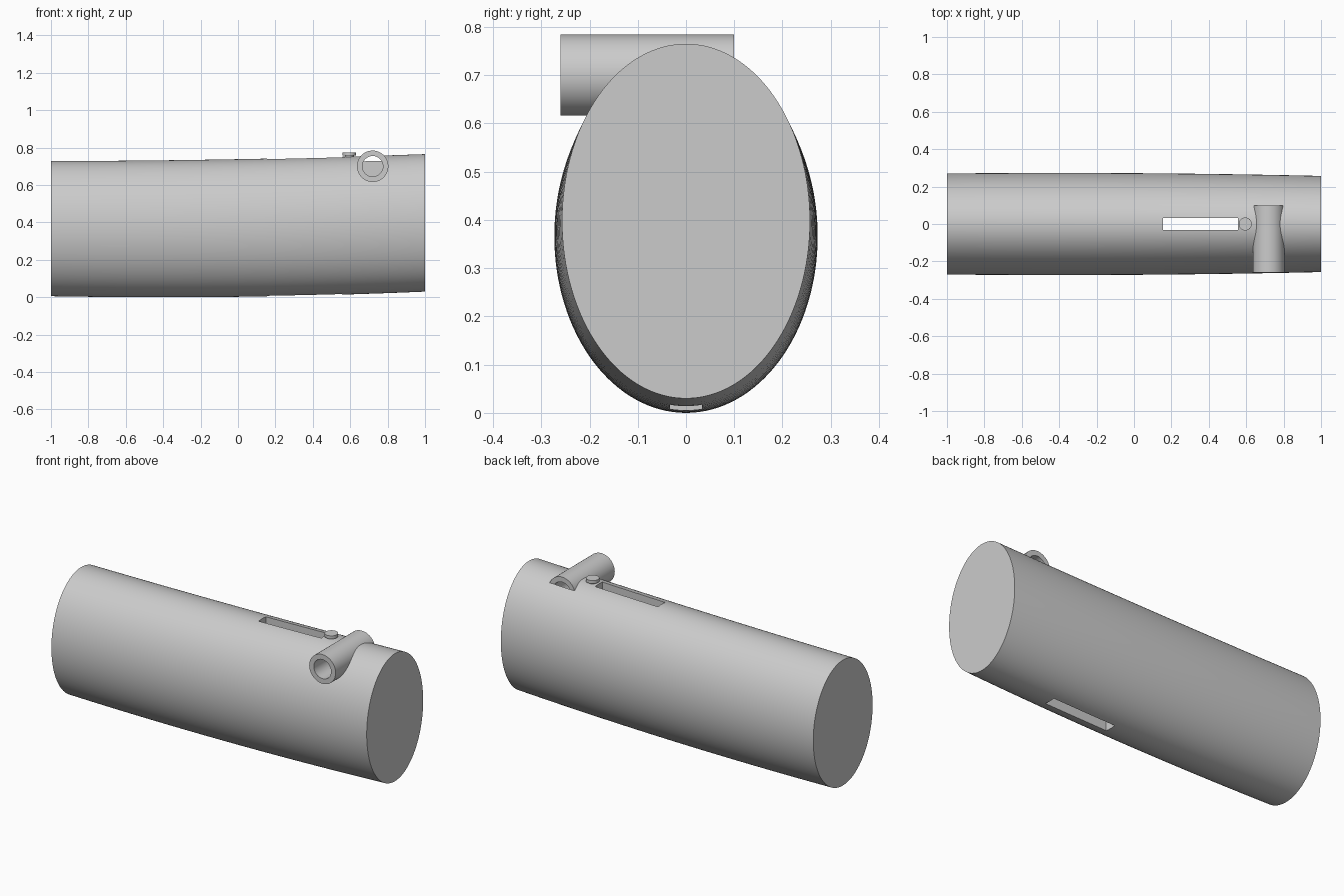
import bpy, bmesh, math

cube = bpy.data.objects.get("Cube")
if cube:
    bpy.data.objects.remove(cube, do_unlink=True)

grey = bpy.data.materials.new("plain grey")
grey.use_nodes = True
grey.diffuse_color = (0.6, 0.6, 0.6, 1)
grey.node_tree.nodes["Principled BSDF"].inputs["Base Color"].default_value = (0.6, 0.6, 0.6, 1)


def loft(name, rings, closed=False):
    """Skin a list of point rings; cap the ends unless the loft closes on itself."""
    bm = bmesh.new()
    loops = [[bm.verts.new(p) for p in ring] for ring in rings]
    n = len(loops[0])
    pairs = list(zip(loops, loops[1:]))
    if closed:
        pairs.append((loops[-1], loops[0]))
    else:
        bm.faces.new(loops[0])
        bm.faces.new(loops[-1])
    for a, b in pairs:
        for i in range(n):
            j = (i + 1) % n
            bm.faces.new((a[i], a[j], b[j], b[i]))
    bmesh.ops.recalc_face_normals(bm, faces=bm.faces)
    mesh = bpy.data.meshes.new(name)
    bm.to_mesh(mesh)
    bm.free()
    mesh.materials.append(grey)
    ob = bpy.data.objects.new(name, mesh)
    bpy.context.collection.objects.link(ob)
    return ob


def angles(n):
    return [2 * math.pi * i / n for i in range(n)]


def body_ring(x):
    bend = ((x + 0.4) / 1.4) ** 2
    low, high = 0.03 * bend, 0.738 + 0.0185 * x + 0.0085 * x * x
    half = 0.273 - 0.016 * bend
    mid, rise = (low + high) / 2, (high - low) / 2
    return [(x, half * math.cos(a), mid + rise * math.sin(a)) for a in angles(128)]


def tube_ring(y, r):
    return [(0.72 + r * math.cos(a), y, 0.70 + r * math.sin(a)) for a in angles(64)]


def button_ring(z, r):
    return [(0.595 + r * math.cos(a), r * math.sin(a), z) for a in angles(48)]


def slot_ring(z):
    return [(0.155, -0.033, z), (0.555, -0.033, z), (0.555, 0.033, z), (0.155, 0.033, z)]


# Gently bent oval body
body = loft("body", [body_ring(-1 + i / 8) for i in range(17)])

# Side tube with an open bore, partly sunk into the body
front, back = -0.26, 0.10
tube = loft("side_tube", [tube_ring(front, 0.084), tube_ring(back, 0.084),
                          tube_ring(back, 0.055), tube_ring(front, 0.055)], closed=True)

# Button on a short stem
button = loft("button", [button_ring(0.73, 0.024), button_ring(0.757, 0.024),
                         button_ring(0.757, 0.035), button_ring(0.775, 0.035)])

# Cut the through slot and the tube bore out of the body
cutters = [loft("slot_cutter", [slot_ring(-0.2), slot_ring(1)]),
           loft("bore_cutter", [tube_ring(-0.4, 0.057), tube_ring(back, 0.057)])]
bpy.context.view_layer.objects.active = body
for cutter in cutters:
    cutter.hide_render = True
    mod = body.modifiers.new(cutter.name, "BOOLEAN")
    mod.operation, mod.solver, mod.object = "DIFFERENCE", "EXACT", cutter
    bpy.ops.object.modifier_apply(modifier=mod.name)
for cutter in cutters:
    bpy.data.objects.remove(cutter, do_unlink=True)

# Smooth the round walls and keep the rims sharp
bpy.ops.object.select_all(action="DESELECT")
for ob in (body, tube, button):
    ob.select_set(True)
bpy.ops.object.shade_smooth_by_angle(angle=math.radians(30))
